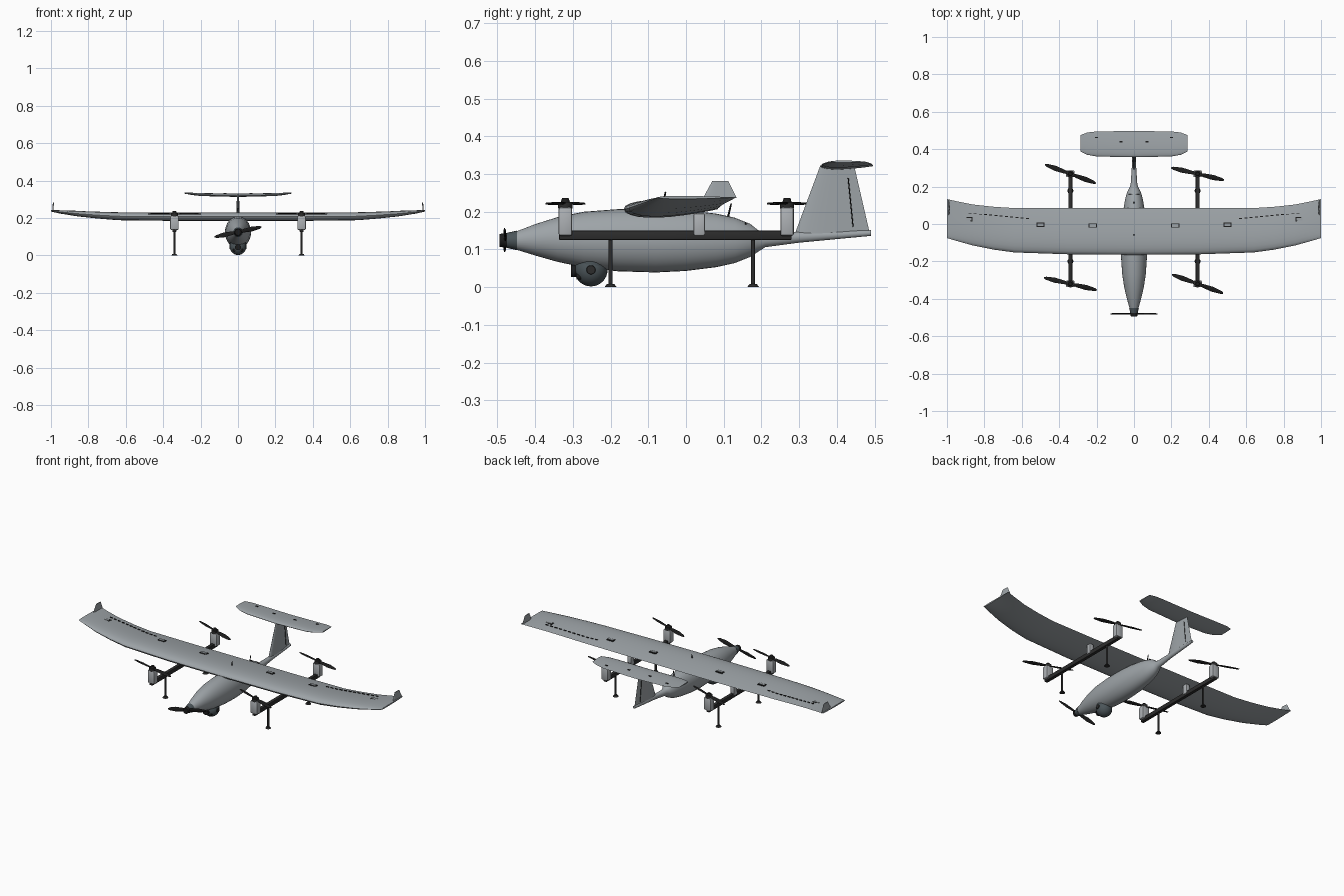
import bpy, bmesh, math
from mathutils import Matrix, Vector

if "Cube" in bpy.data.objects:
    bpy.data.objects.remove(bpy.data.objects["Cube"])


def material(name, r, g, b):
    m = bpy.data.materials.new(name)
    m.use_nodes = True
    m.diffuse_color = (r, g, b, 1)
    node = next(n for n in m.node_tree.nodes if n.type == "BSDF_PRINCIPLED")
    node.inputs["Base Color"].default_value = (r, g, b, 1)
    return m


GREY = material("airframe grey", 0.34, 0.37, 0.39)
PALE = material("pod grey", 0.42, 0.44, 0.46)
SLATE = material("slate grey", 0.07, 0.09, 0.10)
CARBON = material("carbon", 0.025, 0.025, 0.025)
BLACK = material("black", 0.012, 0.012, 0.012)


def finish(name, bm, mat, angle=40):
    bmesh.ops.recalc_face_normals(bm, faces=bm.faces)
    mesh = bpy.data.meshes.new(name)
    bm.to_mesh(mesh)
    bm.free()
    mesh.materials.append(mat)
    ob = bpy.data.objects.new(name, mesh)
    bpy.context.collection.objects.link(ob)
    bpy.ops.object.select_all(action="DESELECT")
    ob.select_set(True)
    bpy.context.view_layer.objects.active = ob
    bpy.ops.object.shade_smooth_by_angle(angle=math.radians(angle))
    return ob


def loft(name, rings, mat, matrix=None):
    """Skin a row of equal-sized rings and cap both ends."""
    bm = bmesh.new()
    rows = [[bm.verts.new(p) for p in ring] for ring in rings]
    n = len(rows[0])
    for a, b in zip(rows, rows[1:]):
        for i in range(n):
            j = (i + 1) % n
            bm.faces.new((a[i], a[j], b[j], b[i]))
    bm.faces.new(rows[0])
    bm.faces.new(rows[-1])
    if matrix:
        bm.transform(matrix)
    return finish(name, bm, mat)


def box(name, lo, hi, mat, bevel=0):
    lo, hi = Vector(lo), Vector(hi)
    bm = bmesh.new()
    bmesh.ops.create_cube(bm, size=1)
    bm.transform(Matrix.Translation((lo + hi) / 2) @ Matrix.Diagonal((*(hi - lo), 1)))
    if bevel:
        bmesh.ops.bevel(bm, geom=bm.edges[:], offset=bevel, segments=2,
                        profile=0.5, affect="EDGES")
    return finish(name, bm, mat, 30)


def rod(name, start, end, r1, r2, mat, sides=20):
    start, end = Vector(start), Vector(end)
    axis = end - start
    bm = bmesh.new()
    bmesh.ops.create_cone(bm, cap_ends=True, segments=sides, radius1=r1,
                          radius2=r2, depth=axis.length)
    turn = axis.to_track_quat("Z", "Y").to_matrix().to_4x4()
    bm.transform(Matrix.Translation((start + end) / 2) @ turn)
    return finish(name, bm, mat)


def ellipse(n=24):
    return [(math.cos(math.tau * i / n), math.sin(math.tau * i / n)) for i in range(n)]


def airfoil(n=24):
    """Unit section: chord position and thickness offset."""
    pts = []
    for c, s in ellipse(n):
        t = (1 - c) / 2
        half = 5 * (0.2969 * t**0.5 - 0.126 * t - 0.3516 * t**2
                    + 0.2843 * t**3 - 0.1036 * t**4)
        pts.append((t, math.copysign(half, s) if abs(s) > 1e-6 else 0))
    return pts


def surface(name, sections, mat):
    """Horizontal flying surface from (x, leading y, trailing y, z, thickness)."""
    full = [(-x, *rest) for x, *rest in reversed(sections) if x] + sections
    return loft(name, [[(x, le + (te - le) * t, z + s * th) for t, s in airfoil()]
                       for x, le, te, z, th in full], mat)


def propeller(name, centre, radius, chord, turn, mat):
    rings = []
    for f, w in ((-1, .25), (-.92, .6), (-.6, 1), (-.25, .75), (-.08, .45),
                 (.08, .45), (.25, .75), (.6, 1), (.92, .6), (1, .25)):
        pitch = math.copysign(0.22, f)
        ring = []
        for c, s in ellipse(10):
            y, z = c * chord * w / 2, s * 0.0025
            ring.append((f * radius, y * math.cos(pitch) - z * math.sin(pitch),
                         y * math.sin(pitch) + z * math.cos(pitch)))
        rings.append(ring)
    return loft(name, rings, mat, Matrix.Translation(centre) @ turn)


# Fuselage and tail boom: y, bottom, top, half width
body = [(-.452, .1, .147, .023), (-.40, .084, .167, .038), (-.34, .067, .186, .052),
        (-.27, .052, .2, .063), (-.18, .042, .207, .069), (-.08, .039, .208, .07),
        (.0, .043, .204, .066), (.08, .053, .195, .056), (.13, .064, .184, .048),
        (.17, .08, .168, .037), (.19, .093, .152, .026), (.21, .106, .144, .018),
        (.3, .118, .147, .012), (.49, .136, .151, .008)]
loft("fuselage", [[(c * w, y, (lo + hi) / 2 + s * (hi - lo) / 2) for c, s in ellipse(32)]
                  for y, lo, hi, w in body], GREY)

# Nose motor and tractor propeller
rod("nose_motor", (0, -.448, .124), (0, -.475, .124), .026, .020, SLATE)
rod("nose_hub", (0, -.472, .124), (0, -.495, .124), .02, .017, BLACK)
propeller("nose_propeller", (0, -.48, .125), .128, .026,
          Matrix.Rotation(-.21, 4, "Y") @ Matrix.Rotation(math.pi / 2, 4, "X"), BLACK)

# Main wing with upswept tips
surface("main_wing", [(0, -.165, .085, .207, .046), (.35, -.162, .085, .207, .046),
                      (.64, -.152, .085, .209, .043), (.75, -.137, .092, .215, .037),
                      (.86, -.115, .104, .223, .029), (.95, -.09, .122, .232, .018),
                      (1, -.075, .133, .238, .008)], GREY)

# T-tail
loft("tail_fin", [[(s * th, le + (te - le) * t, z) for t, s in airfoil()]
                  for z, le, te, th in ((.14, .288, .488, .018), (.322, .356, .446, .012))], GREY)
surface("tailplane", [(0, .357, .497, .321, .018), (.2, .361, .495, .325, .016),
                      (.25, .37, .489, .329, .012), (.287, .388, .475, .333, .006)], GREY)
for sx in (-1, 1):
    x = sx * .0075
    rod("rudder_hinge", (x, .43, .29), (x, .443, .16), .0014, .0014, BLACK, 6)

# Camera turret under the nose
bm = bmesh.new()
bmesh.ops.create_uvsphere(bm, u_segments=28, v_segments=16, radius=.044)
bm.transform(Matrix.Translation((0, -.252, .046)))
finish("camera_ball", bm, SLATE)
rod("camera_neck", (0, -.25, .045), (0, -.25, .075), .042, .042, SLATE)
rod("camera_lens", (0, -.27, .043), (0, -.305, .043), .016, .016, BLACK)
for sx in (-1, 1):
    rod("camera_side_cap", (sx * .035, -.252, .046), (sx * .046, -.252, .046), .014, .011, CARBON)
    rod("camera_small_lens", (sx * .02, -.27, .028), (sx * .02, -.29, .028), .008, .008, BLACK, 12)

# Antennas on the spine
rod("wing_antenna", (0, -.06, .225), (0, -.054, .253), .003, .002, BLACK, 8)
rod("rear_antenna", (0, .11, .18), (0, .12, .222), .003, .002, BLACK, 8)
box("spine_hatch_seam", (-.03, .157, .166), (.03, .16, .171), BLACK)

for sx, side in ((1, "left"), (-1, "right")):
    x = sx * .34
    # Lift boom and the pylon that carries it
    box(side + "_lift_boom", (x - .01, -.337, .125), (x + .01, .28, .15), CARBON, .003)
    box(side + "_boom_pylon", (x - .012, .02, .138), (x + .012, .05, .195), PALE, .003)

    # Lift motors
    for y, end in ((-.32, "front"), (.268, "rear")):
        label = side + "_" + end
        box(label + "_motor_pod", (x - .023, y - .018, .136), (x + .023, y + .018, .212), PALE, .006)
        rod(label + "_motor", (x, y, .208), (x, y, .226), .019, .019, CARBON)
        rod(label + "_motor_cap", (x, y, .226), (x, y, .236), .012, .009, BLACK)
        steep = (sx > 0) == (end == "front")
        propeller(label + "_lift_propeller", (x, y, .222), .145, .028,
                  Matrix.Rotation(-.35 if steep else -.23, 4, "Z"), BLACK)

    # Landing legs
    for y, end in ((-.2, "front"), (.178, "rear")):
        rod(f"{side}_{end}_leg", (x, y, .004), (x, y, .13), .0055, .0055, CARBON, 12)
        rod(f"{side}_{end}_foot", (x, y, 0), (x, y, .008), .016, .010, CARBON, 16)

    # Winglet
    rows = ((.045, .135, .236, .99), (.07, .112, .282, .987))
    loft(side + "_winglet", [[(sx * px + s * .006, a + (b - a) * t, z) for t, s in airfoil(16)]
                             for a, b, z, px in rows], GREY)

    # Aileron hinge, dashed, and servo hatches on the wing top
    for i in range(12):
        px = .57 + .028 * i
        py = .03 + max(0, px - .57) * .09
        pz = .218 + max(0, px - .62) * .064
        box(side + "_hinge_dash", (sx * px - .008, py - .002, pz), (sx * px + .008, py + .002, pz + .004), BLACK)
    for px, py, pz in ((.22, -.008, .226), (.5, -.005, .226), (.885, .025, .234)):
        w, h = .022, .012
        box(side + "_hatch_rim", (sx * px - w, py - h, pz - .005), (sx * px + w, py + h, pz + .001), BLACK)
        box(side + "_hatch", (sx * px - w + .005, py - h + .005, pz - .004),
            (sx * px + w - .005, py + h - .005, pz + .003), GREY)

    # Tailplane marks
    for px, py in ((.07, .44), (.2, .463)):
        box(side + "_tail_mark", (sx * px - .008, py - .003, .325), (sx * px + .008, py + .003, .3325), BLACK)
